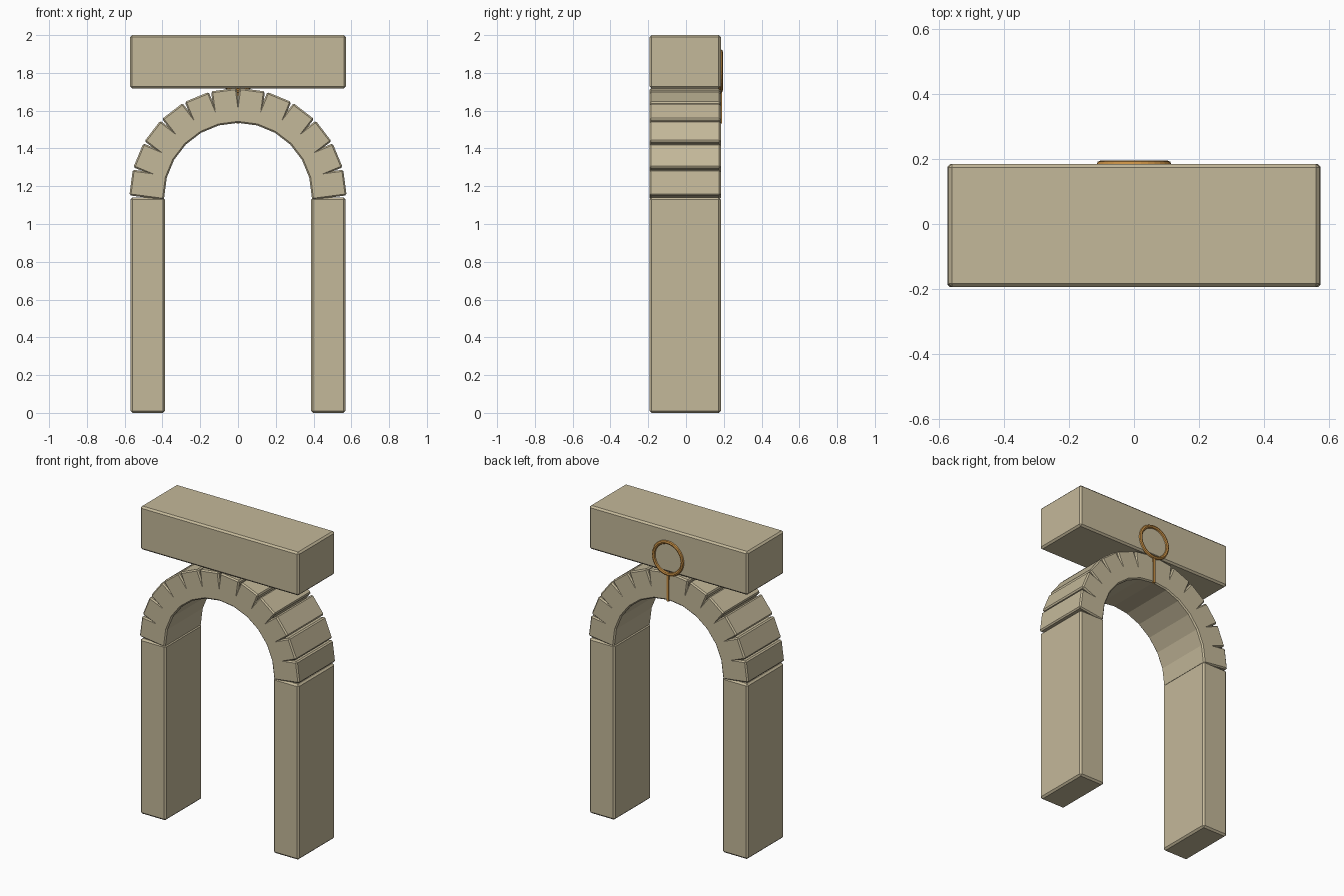
import bpy, bmesh
from math import radians, sin, cos, pi
from mathutils import Matrix, Vector

if "Cube" in bpy.data.objects:
    bpy.data.objects.remove(bpy.data.objects["Cube"])


def material(name, color):
    m = bpy.data.materials.new(name)
    m.diffuse_color = color
    m.use_nodes = True
    m.node_tree.nodes["Principled BSDF"].inputs["Base Color"].default_value = m.diffuse_color
    return m


stone = material("stone", (0.55, 0.48, 0.32, 1))
bronze = material("bronze", (0.58, 0.28, 0.06, 1))

Y_MID, DEPTH = -0.005, 0.378      # stonework depth
Y_BACK = Y_MID + DEPTH / 2


def block(name, center, size, angle=0.0, bevel=0.011, mat=stone):
    """Chamfered box, turned about the y axis."""
    bm = bmesh.new()
    bmesh.ops.create_cube(bm, size=1)
    bmesh.ops.scale(bm, vec=Vector(size), verts=bm.verts)
    if bevel:
        bmesh.ops.bevel(bm, geom=bm.edges[:], offset=bevel, segments=1,
                        affect='EDGES', profile=0.5)
    me = bpy.data.meshes.new(name)
    bm.to_mesh(me)
    bm.free()
    me.materials.append(mat)
    ob = bpy.data.objects.new(name, me)
    ob.matrix_world = Matrix.Translation(center) @ Matrix.Rotation(angle, 4, 'Y')
    bpy.context.collection.objects.link(ob)
    return ob


# Two pillars
for side, label in ((-1, "left"), (1, "right")):
    block(label + "_pillar", (side * 0.478, Y_MID, 0.57), (0.184, DEPTH, 1.14))

# Arch of twelve rectangular stones
R_IN, R_OUT, ARCH_Z = 0.387, 0.571, 1.145
COUNT = 12
r = (R_IN + R_OUT) / 2
for i in range(COUNT):
    a = pi * (i + 0.5) / COUNT
    block(f"arch_stone_{i + 1}", (r * cos(a), Y_MID, ARCH_Z + r * sin(a)),
          (R_OUT - R_IN, DEPTH, 0.137), -a, 0.008)

# Lintel beam on top
block("lintel", (0, Y_MID, 1.859), (1.142, DEPTH, 0.282))

# Ring emblem on the back, with its stem
bpy.ops.mesh.primitive_torus_add(major_segments=32, minor_segments=8,
                                 major_radius=0.103, minor_radius=0.012,
                                 location=(0, Y_BACK - 0.001, 1.81),
                                 rotation=(radians(90), 0, 0))
ring = bpy.context.object
ring.name = "back_ring"
ring.data.materials.append(bronze)

block("ring_stem", (0, Y_BACK, 1.617), (0.016, 0.012, 0.17), bevel=0, mat=bronze)
